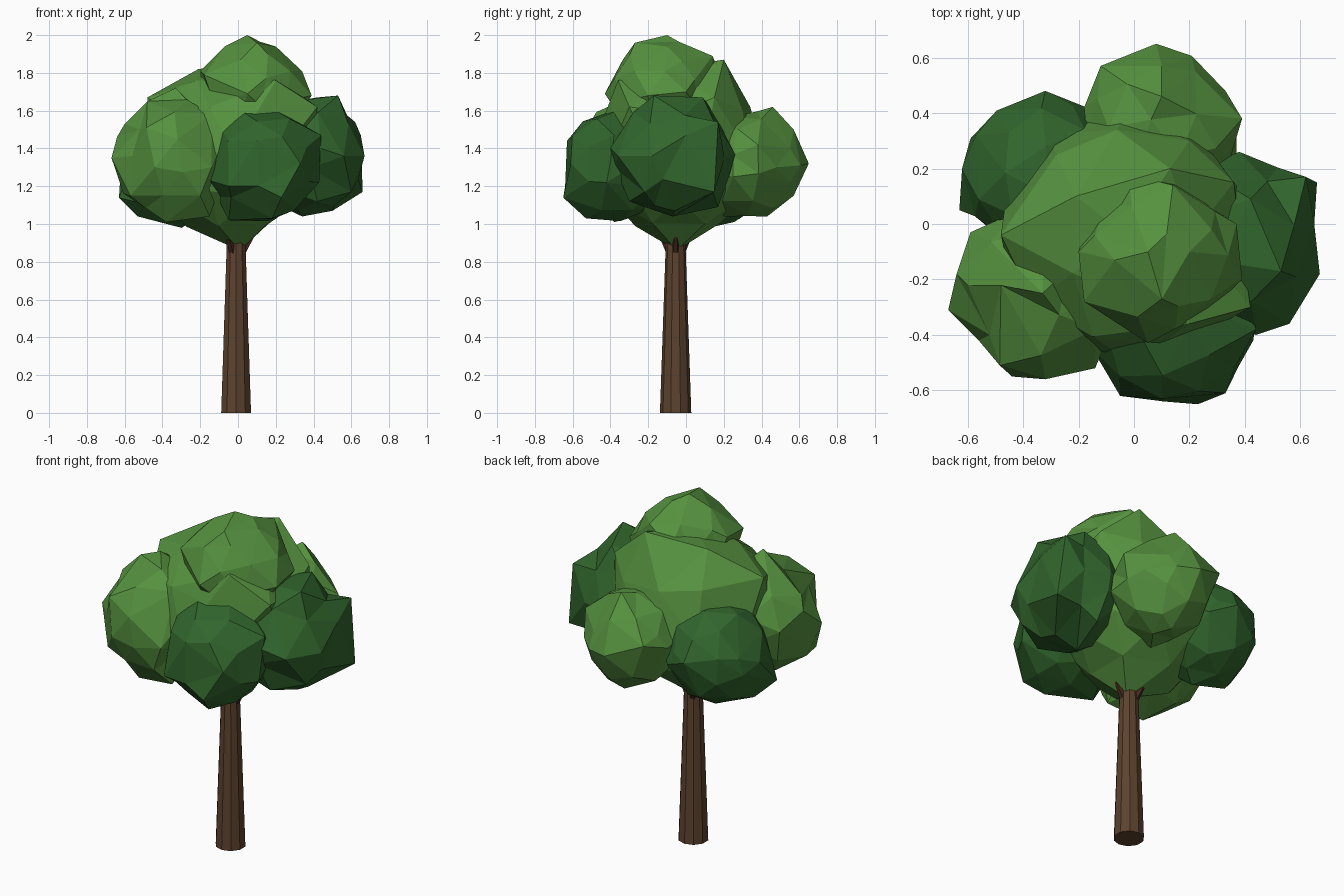
import bpy, bmesh, math, random
from mathutils import Vector, Euler

def material(name, rgb):
    m = bpy.data.materials.new(name)
    m.diffuse_color = (*rgb, 1)
    return m

LIGHT = material("light_leaf", (0.092, 0.286, 0.050))
DARK = material("dark_leaf", (0.031, 0.132, 0.026))
BARK = material("bark", (0.108, 0.055, 0.027))
TWIG = material("dark_bark", (0.061, 0.022, 0.014))

def finish(bm, name, mat):
    bmesh.ops.recalc_face_normals(bm, faces=bm.faces)
    me = bpy.data.meshes.new(name)
    bm.to_mesh(me)
    bm.free()
    me.materials.append(mat)
    ob = bpy.data.objects.new(name, me)
    bpy.context.collection.objects.link(ob)
    return ob

def leaf_clump(name, mat, center, radius, peaks, seed, turn=True):
    """Faceted ball with slight jitter; the vertex nearest each peak is pulled onto it."""
    rng = random.Random(seed)
    c = Vector(center)
    bm = bmesh.new()
    bmesh.ops.create_icosphere(bm, subdivisions=2, radius=radius)
    spin = Euler([rng.uniform(0, 6.28) if turn else 0 for _ in range(3)]).to_matrix()
    for v in bm.verts:
        v.co = spin @ v.co * rng.uniform(0.96, 1.01)
    used = set()
    for p in peaks:
        d = Vector(p) - c
        v = min(bm.verts, key=lambda w: w.co.angle(d))
        if v not in used:
            used.add(v)
            v.co = d
    bmesh.ops.translate(bm, verts=bm.verts, vec=c)
    return finish(bm, name, mat)

def tapered(name, mat, start, end, r1, r2, sides):
    a, b = Vector(start), Vector(end)
    bm = bmesh.new()
    bmesh.ops.create_cone(bm, cap_ends=True, segments=sides, radius1=r1,
                          radius2=r2, depth=(b - a).length)
    rot = (b - a).to_track_quat('Z', 'Y')
    for v in bm.verts:
        v.co = rot @ v.co + (a + b) / 2
    return finish(bm, name, mat)

# Trunk and three short thin branches
TX, TY = -0.01, -0.055
tapered("trunk", BARK, (TX, TY, 0), (TX, TY, 0.9), 0.083, 0.052, 10)
for i in range(3):
    a = math.radians(120 * i)
    dx, dy = math.cos(a), math.sin(a)
    tapered(f"branch_{i + 1}", TWIG, (TX + 0.035 * dx, TY + 0.035 * dy, 0.85),
            (TX + 0.105 * dx, TY + 0.105 * dy, 0.97), 0.02, 0.01, 5)

# Large middle clump, tapering down to the trunk
leaf_clump("middle_leaves", LIGHT, (-0.03, -0.04, 1.38), 0.46, [
    (0.01, -0.05, 0.86), (-0.48, -0.04, 1.67), (-0.21, 0.1, 1.82),
    (0.13, 0.2, 1.87), (-0.06, 0.34, 1.62), (0.2, 0.3, 1.6),
    (0.36, 0.15, 1.67), (0.42, -0.3, 1.62), (0.2, -0.36, 1.76),
    (-0.28, 0.25, 1.65)], 1, False)

# Crown clump
leaf_clump("top_leaves", LIGHT, (0.08, -0.12, 1.7), 0.28, [
    (0.05, -0.1, 2.0), (0.1, -0.27, 1.96), (-0.07, -0.13, 1.94),
    (-0.2, -0.1, 1.81), (-0.18, -0.28, 1.79), (0.2, -0.1, 1.94),
    (0.28, -0.02, 1.86), (0.39, -0.2, 1.68), (0.37, 0.0, 1.7),
    (0.05, -0.43, 1.69), (0.14, 0.14, 1.89), (-0.02, 0.18, 1.8)], 2)

# Ring of lower clumps
leaf_clump("front_left_leaves", LIGHT, (-0.36, -0.26, 1.36), 0.32, [
    (-0.33, -0.25, 1.72), (-0.67, -0.31, 1.35), (-0.57, -0.4, 1.15),
    (-0.6, -0.22, 1.53), (-0.48, -0.22, 1.65), (-0.44, -0.55, 1.3),
    (-0.32, -0.56, 1.45), (-0.14, -0.52, 1.3), (-0.38, -0.38, 1.01),
    (-0.14, -0.38, 1.58), (-0.59, -0.03, 1.38), (-0.09, -0.4, 1.42),
    (-0.15, -0.4, 1.04), (-0.2, -0.5, 1.15), (-0.56, -0.42, 1.36),
    (-0.52, -0.4, 1.5), (-0.61, -0.16, 1.3)], 3)

leaf_clump("front_leaves", DARK, (0.14, -0.36, 1.31), 0.3, [
    (0.0, -0.36, 1.61), (0.2, -0.36, 1.6), (0.44, -0.38, 1.47),
    (0.43, -0.42, 1.22), (0.23, -0.65, 1.14), (-0.05, -0.62, 1.2),
    (0.1, -0.63, 1.44), (-0.15, -0.45, 1.23), (-0.1, -0.38, 1.52),
    (-0.05, -0.4, 1.02), (0.18, -0.53, 1.03), (0.4, -0.36, 1.13),
    (0.33, -0.61, 1.32)], 4)

leaf_clump("right_leaves", DARK, (0.36, -0.07, 1.36), 0.315, [
    (0.53, -0.17, 1.68), (0.42, 0.09, 1.67), (0.62, 0.17, 1.54),
    (0.66, 0.15, 1.17), (0.67, -0.18, 1.36), (0.65, 0.0, 1.47),
    (0.6, -0.22, 1.17), (0.56, -0.36, 1.36), (0.44, -0.4, 1.4),
    (0.38, 0.26, 1.37), (0.34, -0.07, 1.04), (0.5, -0.06, 1.07),
    (0.42, -0.3, 1.12), (0.4, 0.17, 1.09)], 5)

leaf_clump("back_leaves", LIGHT, (0.1, 0.35, 1.32), 0.28, [
    (0.08, 0.65, 1.32), (0.1, 0.46, 1.62), (-0.12, 0.57, 1.4),
    (0.33, 0.48, 1.3), (0.39, 0.38, 1.42), (0.37, 0.25, 1.25),
    (0.1, 0.43, 1.04), (0.1, 0.57, 1.5), (0.1, 0.57, 1.15),
    (0.22, 0.55, 1.4), (0.23, 0.55, 1.22),
    (0.05, 0.2, 1.04), (-0.18, 0.42, 1.35)], 6)

leaf_clump("back_left_leaves", DARK, (-0.34, 0.18, 1.28), 0.29, [
    (-0.32, 0.48, 1.32), (-0.57, 0.32, 1.35), (-0.62, 0.2, 1.3),
    (-0.63, 0.05, 1.14), (-0.53, 0.12, 1.04), (-0.3, 0.12, 0.98),
    (-0.17, 0.42, 1.25)], 7)
